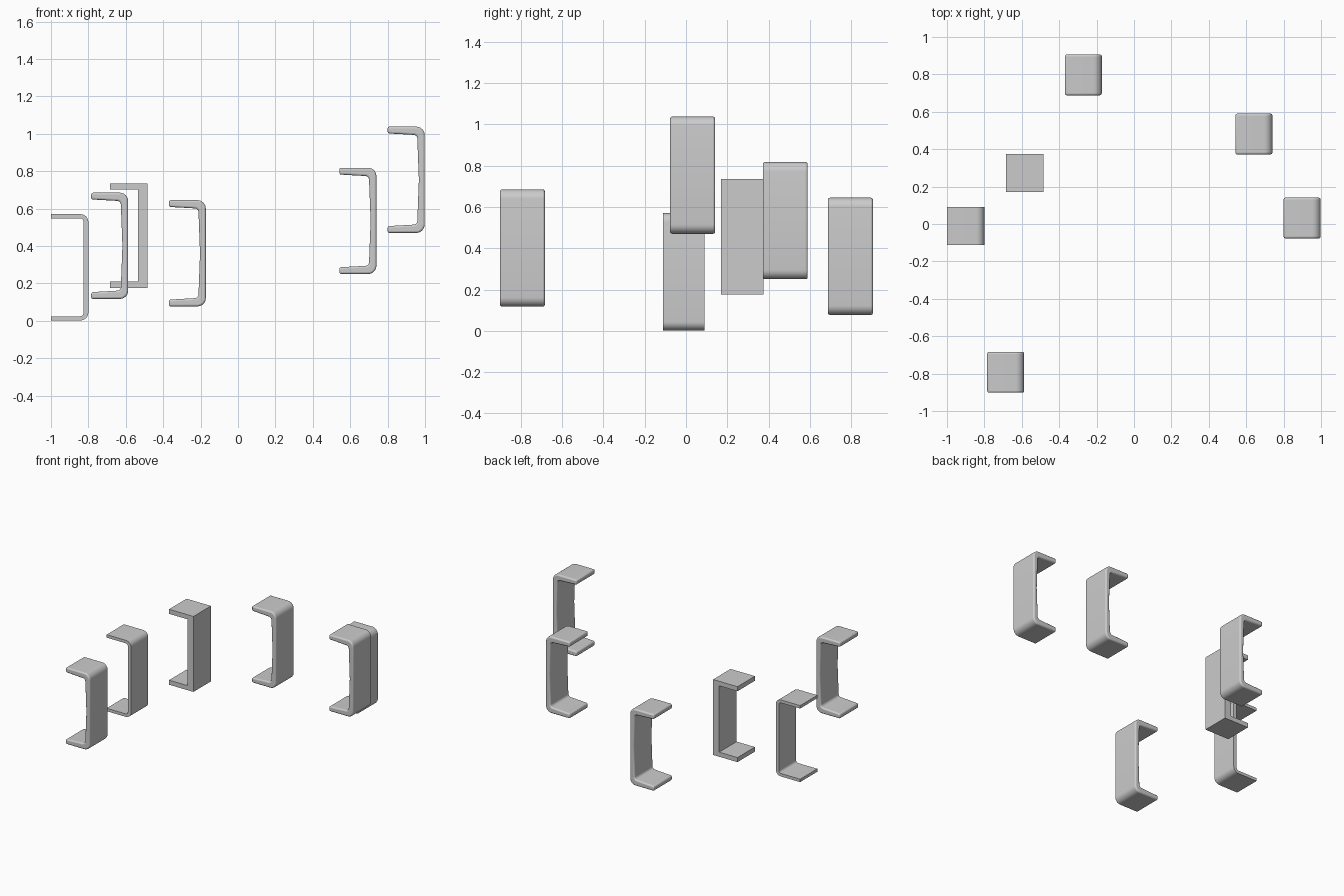
import bpy, bmesh
from math import radians
from mathutils import Vector

if "Cube" in bpy.data.objects:
    bpy.data.objects.remove(bpy.data.objects["Cube"])


def rounded(points, seg=6):
    """Round each (x, z, radius) corner of a closed profile."""
    out = []
    n = len(points)
    for i, (x, z, r) in enumerate(points):
        p = Vector((x, z))
        if r == 0:
            out.append(p)
            continue
        a = p + (Vector(points[i - 1][:2]) - p).normalized() * r
        b = p + (Vector(points[(i + 1) % n][:2]) - p).normalized() * r
        # Elliptic-looking corner from a rational quadratic arc
        for k in range(seg + 1):
            t = k / seg
            w0, w1, w2 = (1 - t) ** 2, 2 * t * (1 - t) * 0.7071, t * t
            out.append((a * w0 + p * w1 + b * w2) / (w0 + w1 + w2))
    return out


def bracket(name, lo, hi, web, flange, outer=0.0, inner=0.0, waist=0.0, bevel=0.0):
    """C-shaped bracket opening to -x, profile in xz, extruded along y."""
    x0, y0, z0 = lo
    x1, y1, z1 = hi
    zm = (z0 + z1) / 2
    xi = x1 - web
    pts = [(x0, z0, 0), (x1, z0, outer), (x1, z1, outer), (x0, z1, 0),
           (x0, z1 - flange, 0), (xi, z1 - flange - waist, inner)]
    if waist:
        pts.append((xi + waist, zm, 0))
    pts += [(xi, z0 + flange + waist, inner), (x0, z0 + flange, 0)]
    bm = bmesh.new()
    face = bm.faces.new([bm.verts.new((p.x, y0, p.y)) for p in rounded(pts)])
    ext = bmesh.ops.extrude_face_region(bm, geom=[face])
    verts = [v for v in ext["geom"] if isinstance(v, bmesh.types.BMVert)]
    bmesh.ops.translate(bm, verts=verts, vec=(0, y1 - y0, 0))
    bmesh.ops.recalc_face_normals(bm, faces=bm.faces)
    mesh = bpy.data.meshes.new(name)
    bm.to_mesh(mesh)
    bm.free()
    ob = bpy.data.objects.new(name, mesh)
    bpy.context.collection.objects.link(ob)
    if bevel:
        m = ob.modifiers.new("soft_edges", "BEVEL")
        m.width = bevel
        m.segments = 3
        m.limit_method = "ANGLE"
        m.angle_limit = radians(50)
    if outer:
        bpy.ops.object.select_all(action="DESELECT")
        ob.select_set(True)
        bpy.context.view_layer.objects.active = ob
        bpy.ops.object.shade_smooth_by_angle(angle=radians(35))
    return ob


# Plain square-cornered bracket
bracket("square_bracket", (-0.685, 0.17, 0.175), (-0.485, 0.375, 0.735), 0.05, 0.034)

# Thin bracket with rounded corners and crisp rims
bracket("rounded_bracket", (-1.0, -0.112, 0.002), (-0.8, 0.09, 0.57), 0.026, 0.022,
        outer=0.042, inner=0.018)

# Soft-edged brackets with a slightly waisted back
for name, x, y, z in (("soft_bracket_front", -0.785, -0.902, 0.117),
                      ("soft_bracket_back", -0.37, 0.688, 0.077),
                      ("soft_bracket_right_back", 0.542, 0.372, 0.25),
                      ("soft_bracket_right", 0.80, -0.077, 0.47)):
    bracket(name, (x, y, z), (x + 0.198, y + 0.218, z + 0.568), 0.04, 0.036,
            outer=0.045, inner=0.018, waist=0.009, bevel=0.01)
